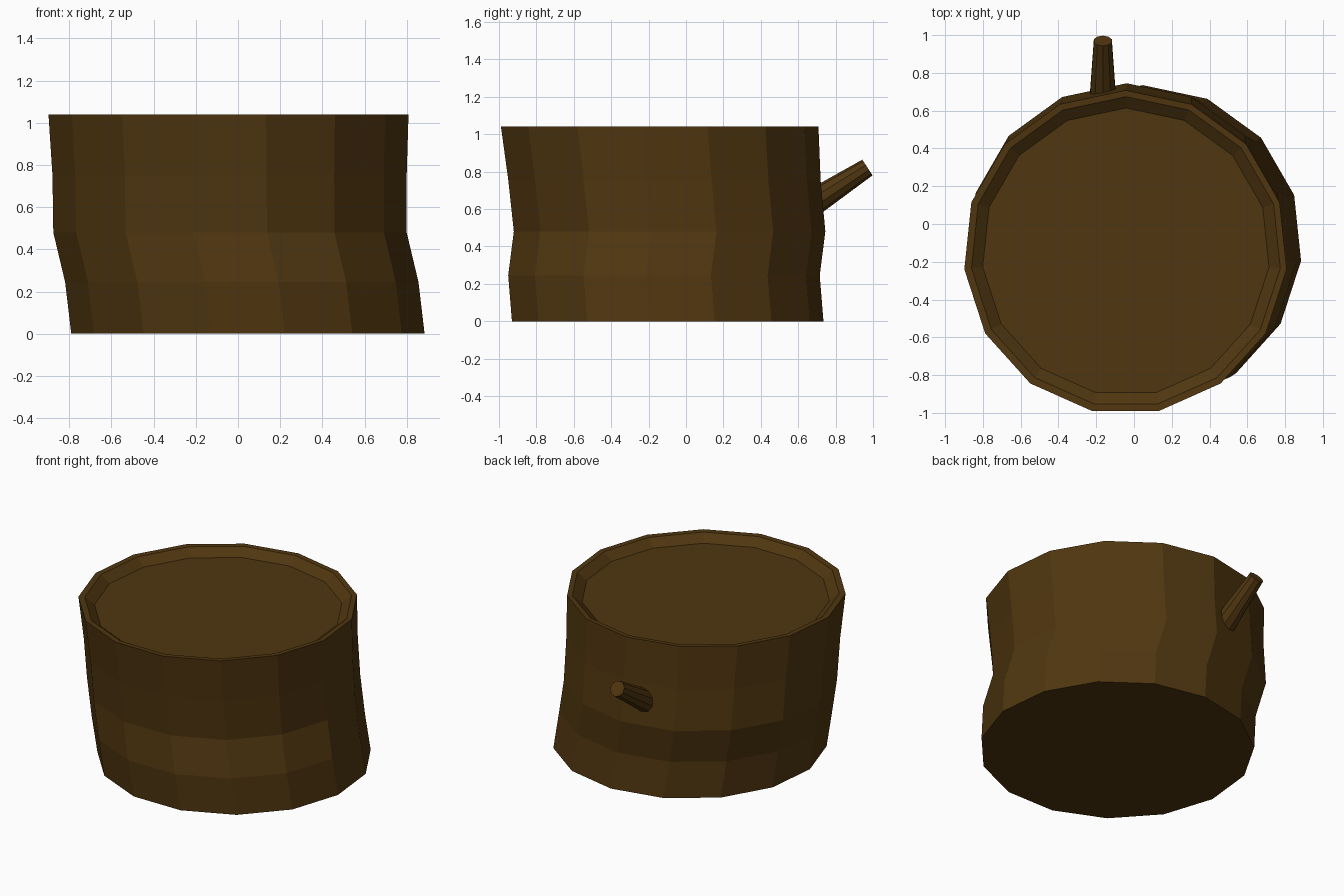
import bpy, bmesh, math
from mathutils import Vector

if "Cube" in bpy.data.objects:
    bpy.data.objects.remove(bpy.data.objects["Cube"])

bark = bpy.data.materials.new("bark_brown")
bark.diffuse_color = (0.08, 0.037, 0.005, 1)
bark.use_nodes = True
bark.node_tree.nodes["Principled BSDF"].inputs["Base Color"].default_value = bark.diffuse_color


def loft(name, rings):
    """Bridge a list of equal vertex rings and cap both ends."""
    bm = bmesh.new()
    loops = [[bm.verts.new(p) for p in ring] for ring in rings]
    n = len(loops[0])
    for a, b in zip(loops, loops[1:]):
        for i in range(n):
            j = (i + 1) % n
            bm.faces.new((a[i], a[j], b[j], b[i]))
    bm.faces.new(loops[0][::-1])
    bm.faces.new(loops[-1])
    bmesh.ops.recalc_face_normals(bm, faces=bm.faces[:])
    mesh = bpy.data.meshes.new(name)
    bm.to_mesh(mesh)
    bm.free()
    mesh.materials.append(bark)
    obj = bpy.data.objects.new(name, mesh)
    bpy.context.collection.objects.link(obj)
    return obj


def ring(centre, radius, sides, u=Vector((1, 0, 0)), v=Vector((0, 1, 0))):
    """Regular polygon with one corner pointing along v."""
    pts = []
    for i in range(sides):
        a = math.pi / 2 + math.tau * i / sides
        pts.append(Vector(centre) + radius * (math.cos(a) * u + math.sin(a) * v))
    return pts


# Stump: crooked 15-sided trunk with a rim and a sunken cut face
sections = [
    (0.047, -0.107, 0.00, 0.842),
    (0.018, -0.127, 0.245, 0.842),
    (-0.038, -0.097, 0.48, 0.842),
    (-0.040, -0.124, 0.75, 0.844),
    (-0.045, -0.150, 1.04, 0.858),
    (-0.043, -0.148, 1.038, 0.822),
    (-0.043, -0.148, 0.99, 0.762),
]
loft("stump", [ring((x, y, z), r, 15) for x, y, z, r in sections])

# Branch stub: tapered, angled upwards out of the back
base, tip = Vector((-0.165, 0.60, 0.583)), Vector((-0.165, 0.97, 0.822))
along = (tip - base).normalized()
side = Vector((1, 0, 0))
up = side.cross(along)
loft("branch_stub", [ring(base, 0.078, 10, side, up), ring(tip, 0.050, 10, side, up)])
